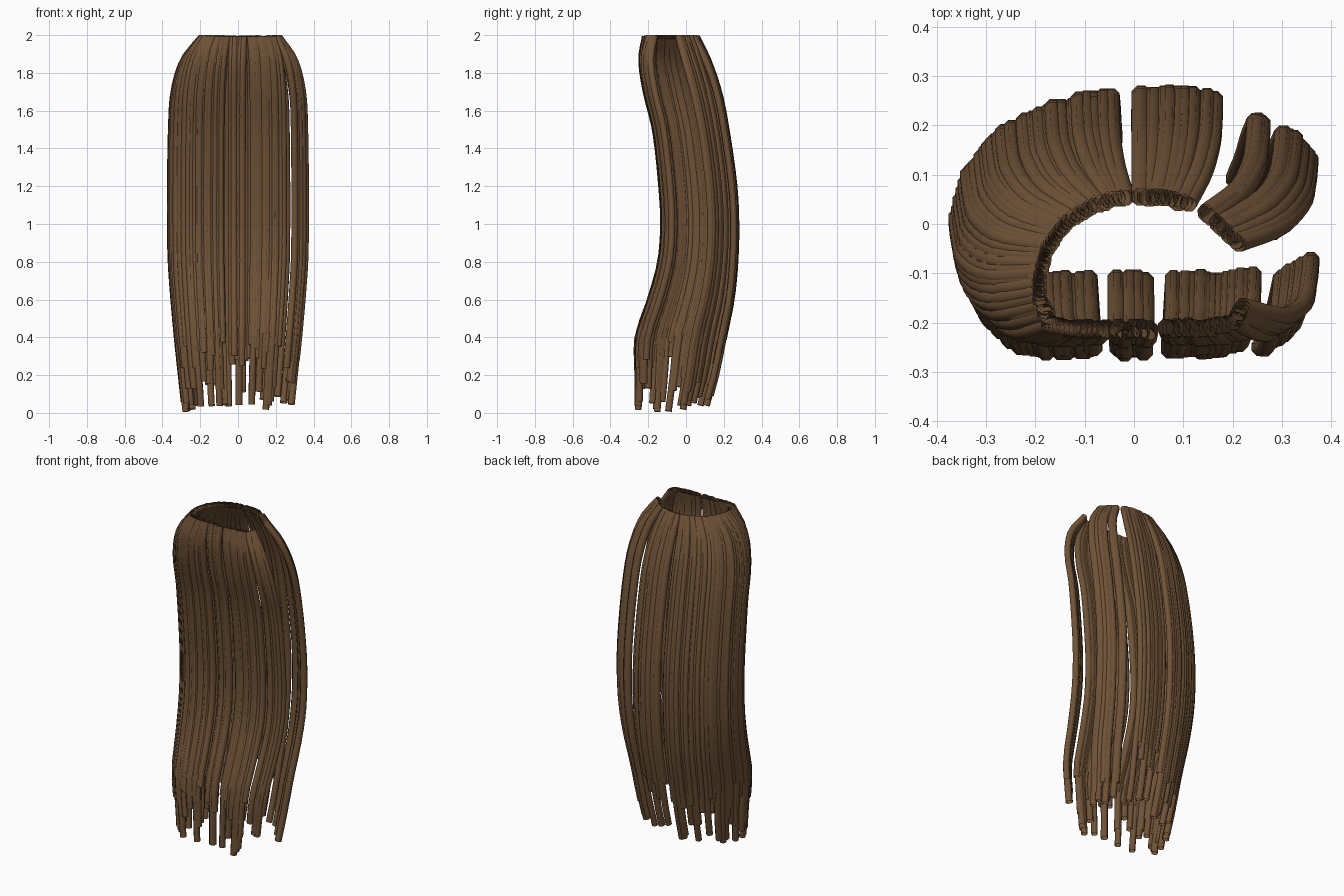
import bpy, bmesh, math, random
from mathutils import Vector

random.seed(7)
cube = bpy.data.objects.get("Cube")
if cube:
    bpy.data.objects.remove(cube, do_unlink=True)

# Single hair colour
BROWN = (0.16, 0.085, 0.038, 1)
hair = bpy.data.materials.new("hair brown")
hair.use_nodes = True
hair.diffuse_color = BROWN
hair.node_tree.nodes["Principled BSDF"].inputs["Base Color"].default_value = BROWN

# Shape of a strand by height: spread from the rim, forward/back sway, narrowing
HEIGHT = [0, .2, .4, .6, .8, 1, 1.2, 1.5, 1.7, 1.87, 1.99]
SPREAD = [1, 1, 1, 1, 1, 1, 1, .97, .89, .58, 0]
SWAY_BACK = [-.01, .045, .085, .125, .145, .15, .14, .1, .065, .025, 0]
SWAY_FRONT = [.01, .01, .014, .08, .135, .15, .14, .105, .052, .012, 0]
NARROW = [.78, .84, .9, .95, .99, 1, 1, 1, 1, 1, 1]
SIDES, RADIUS, STEPS = 8, .02, 26


def smooth_lookup(table, z):
    """Cubic interpolation of a table over HEIGHT."""
    last = len(HEIGHT) - 1
    i = 0
    while i < last - 1 and z > HEIGHT[i + 1]:
        i += 1

    def slope(k):
        a, b = max(k - 1, 0), min(k + 1, last)
        return (table[b] - table[a]) / (HEIGHT[b] - HEIGHT[a])

    h = HEIGHT[i + 1] - HEIGHT[i]
    t = (z - HEIGHT[i]) / h
    d = table[i + 1] - table[i]
    m0, m1 = slope(i) * h, slope(i + 1) * h
    return table[i] + t * m0 + t * t * (3 * d - 2 * m0 - m1) + t ** 3 * (m0 + m1 - 2 * d)


def along(points, t):
    """Point at fraction t of a polyline, with evenly weighted segments."""
    s = t * (len(points) - 1)
    i = min(int(s), len(points) - 2)
    return Vector(points[i]).lerp(Vector(points[i + 1]), s - i)


def strand_point(root, belly, z):
    back = min(max((belly.y + .12) / .37, 0), 1)
    f = smooth_lookup(SPREAD, z)
    sway = (back * smooth_lookup(SWAY_BACK, z)
            + (1 - back) * smooth_lookup(SWAY_FRONT, z))
    x = (root.x + (belly.x - root.x) * f) * smooth_lookup(NARROW, z)
    y = root.y + (belly.y - .15 - root.y) * f + sway
    return Vector((x, y, z))


def add_tube(bm, path, radius):
    """Hollow, open-ended strand."""
    rings = []
    for i, p in enumerate(path):
        tangent = (path[min(i + 1, len(path) - 1)] - path[max(i - 1, 0)]).normalized()
        u = Vector((0, 1, 0)).cross(tangent).normalized()
        v = tangent.cross(u)
        ring = []
        for k in range(SIDES):
            a = math.tau * (k + .5) / SIDES
            q = p + radius * (u * math.cos(a) + v * math.sin(a))
            q.z = min(max(q.z, 0), 2)
            ring.append(bm.verts.new(q))
        rings.append(ring)
    for r0, r1 in zip(rings, rings[1:]):
        for k in range(SIDES):
            n = (k + 1) % SIDES
            bm.faces.new((r0[k], r0[n], r1[n], r1[k]))


def lock(name, roots, bellies, count, shortest=.42):
    """A group of strands fanned between matching root and belly guides."""
    bm = bmesh.new()
    for n in range(count):
        t = n / max(count - 1, 1)
        jitter = Vector((random.uniform(-.003, .003), random.uniform(-.005, .005)))
        root = along(roots, t) + jitter * .6
        belly = along(bellies, t) + jitter
        end = .006 + (shortest - .006) * random.random() ** .9
        path = []
        for i in range(STEPS):
            s = i / (STEPS - 1)
            s = 1 - (1 - s) ** 1.4      # closer rings near the rim
            path.append(strand_point(root, belly, end + (1.99 - end) * s))
        add_tube(bm, path, RADIUS * random.uniform(.9, 1.05))
    mesh = bpy.data.meshes.new(name)
    bm.to_mesh(mesh)
    bm.free()
    mesh.materials.append(hair)
    ob = bpy.data.objects.new(name, mesh)
    bpy.context.collection.objects.link(ob)
    bpy.ops.object.select_all(action="DESELECT")
    ob.select_set(True)
    bpy.context.view_layer.objects.active = ob
    bpy.ops.object.shade_smooth_by_angle(angle=math.radians(50))


# Right side and back, one long sweep
lock("right_back_lock",
     [(-.015, .055), (-.08, .04), (-.14, .0), (-.175, -.05), (-.19, -.1), (-.192, -.15), (-.17, -.2)],
     [(-.045, .262), (-.17, .233), (-.275, .175), (-.335, .095), (-.357, .015), (-.338, -.05), (-.28, -.095)],
     46)
# Back left
lock("back_left_lock",
     [(.012, .055), (.06, .053), (.11, .04)],
     [(.012, .262), (.09, .262), (.165, .252)], 11)
# Left side, a thin strand and a wider lock
lock("left_thin_lock", [(.145, .02), (.155, .015)], [(.245, .205), (.26, .205)], 3, .3)
lock("left_lock",
     [(.17, .0), (.19, -.02), (.21, -.04)],
     [(.305, .182), (.335, .162), (.355, .128)], 7, .3)
# Front left, with a side lock standing slightly apart
lock("front_left_side_lock", [(.205, -.195), (.218, -.17)], [(.302, -.108), (.357, -.078)], 5, .3)
lock("front_left_lock",
     [(.065, -.212), (.13, -.212), (.19, -.205)],
     [(.08, -.115), (.16, -.115), (.242, -.108)], 13)
# Front middle and front right
lock("front_middle_lock", [(-.03, -.214), (.03, -.214)], [(-.033, -.115), (.022, -.115)], 5)
lock("front_right_lock",
     [(-.165, -.202), (-.12, -.212), (-.055, -.214)],
     [(-.26, -.105), (-.18, -.115), (-.09, -.115)], 12)
